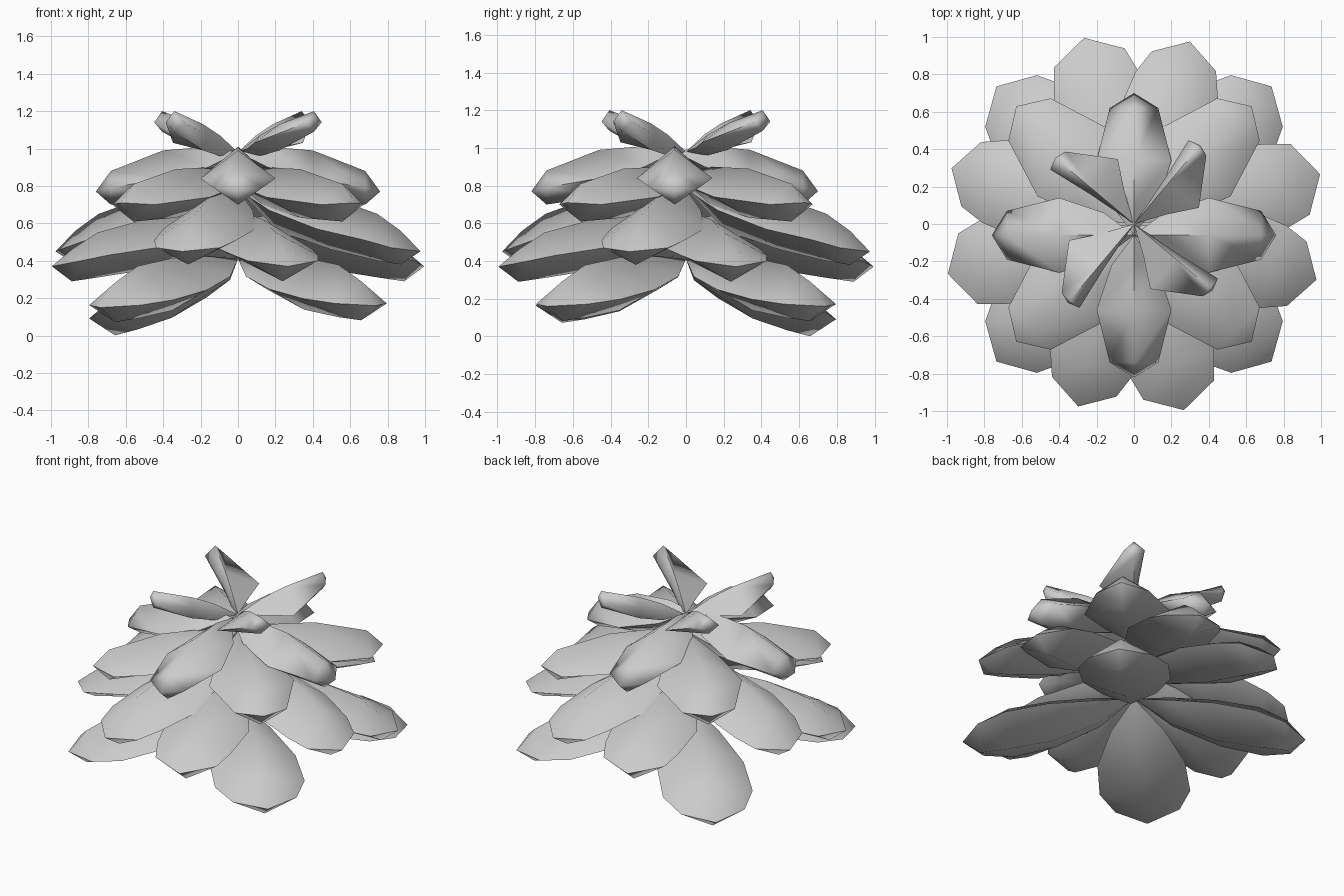
import bpy, bmesh, math
from mathutils import Matrix, Vector

if "Cube" in bpy.data.objects:
    bpy.data.objects.remove(bpy.data.objects["Cube"])


def add_leaf(bm, base_z, stations, tip, angle, offset_y=0.0, lift=0.0):
    """Closed leaf: diamond sections between a pointed base and a pointed tip.
    A station is (distance, left width, right width, left z, right z, ridge z, keel z)."""
    rot = Matrix.Rotation(math.radians(angle), 3, 'Z')
    end = tip[0]

    def vert(r, side, z):
        p = rot @ Vector((r, side, z + lift * r / end))
        p.y += offset_y
        return bm.verts.new(p)

    first = vert(0, 0, base_z)
    last = vert(tip[0], 0, tip[1])
    rings = [[vert(r, wl, zl), vert(r, 0, zt), vert(r, -wr, zr), vert(r, 0, zb)]
             for r, wl, wr, zl, zr, zt, zb in stations]
    for i in range(4):
        j = (i + 1) % 4
        bm.faces.new((first, rings[0][j], rings[0][i]))
        for a, b in zip(rings, rings[1:]):
            bm.faces.new((a[i], a[j], b[j], b[i]))
        bm.faces.new((last, rings[-1][i], rings[-1][j]))


def sym(*rows):
    """Symmetric stations from (distance, half width, edge z, ridge z, keel z)."""
    return [(r, w, w, e, e, t, b) for r, w, e, t, b in rows]


def add_tier(name, base_z, stations, tip, start, offset_y=0.0,
             lifts=(0, 0, 0, 0), smooth=80):
    bm = bmesh.new()
    for k in range(4):
        add_leaf(bm, base_z, stations, tip, start + 90 * k, offset_y, lifts[k])
    bmesh.ops.recalc_face_normals(bm, faces=bm.faces)
    mesh = bpy.data.meshes.new(name)
    bm.to_mesh(mesh)
    bm.free()
    ob = bpy.data.objects.new(name, mesh)
    bpy.context.collection.objects.link(ob)
    bpy.ops.object.select_all(action='DESELECT')
    ob.select_set(True)
    bpy.context.view_layer.objects.active = ob
    bpy.ops.object.shade_smooth_by_angle(angle=math.radians(smooth))


# Ground leaves on the diagonals, the back left one hanging lowest
add_tier("ground_leaves", 0.41,
         sym((.22, .16, .30, .41, .23), (.50, .265, .21, .38, .10),
             (.76, .275, .14, .32, .04), (.93, .195, .10, .22, .01)),
         (1.04, .08), 45, lifts=(.08, -.01, .07, .08))

# Two wide tiers of long leaves, turned to either side of the axes
add_tier("lower_leaves", 0.62,
         sym((.22, .15, .54, .65, .44), (.52, .26, .47, .62, .35),
             (.78, .235, .43, .55, .31), (.92, .195, .40, .46, .29)),
         (1.03, .37), 15)
add_tier("middle_leaves", 0.78,
         sym((.22, .15, .67, .79, .56), (.52, .26, .57, .74, .46),
             (.78, .23, .51, .65, .40), (.91, .18, .47, .56, .38)),
         (1.02, .45), -17)

# Shorter leaves on the diagonals
add_tier("upper_leaves", 0.87,
         sym((.20, .16, .79, .90, .69), (.47, .26, .74, .89, .63),
             (.79, .16, .70, .81, .61)),
         (.89, .71), 45)

# Leaves along the axes, set slightly forward
add_tier("crown_leaves", 0.98,
         sym((.16, .12, .90, 1.01, .82), (.40, .20, .84, .99, .74),
             (.68, .13, .79, .88, .70)),
         (.76, .77), 0, offset_y=-.06, smooth=76)

# Small lopsided leaves rising at the top, with blunt ends
add_tier("top_leaves", 0.98,
         [(.15, .015, .10, 1.02, 1.00, 1.07, .96),
          (.29, .03, .21, 1.07, 1.03, 1.13, .99),
          (.53, .065, .06, 1.14, 1.14, 1.20, 1.09)],
         (.55, 1.16), 50, smooth=70)
